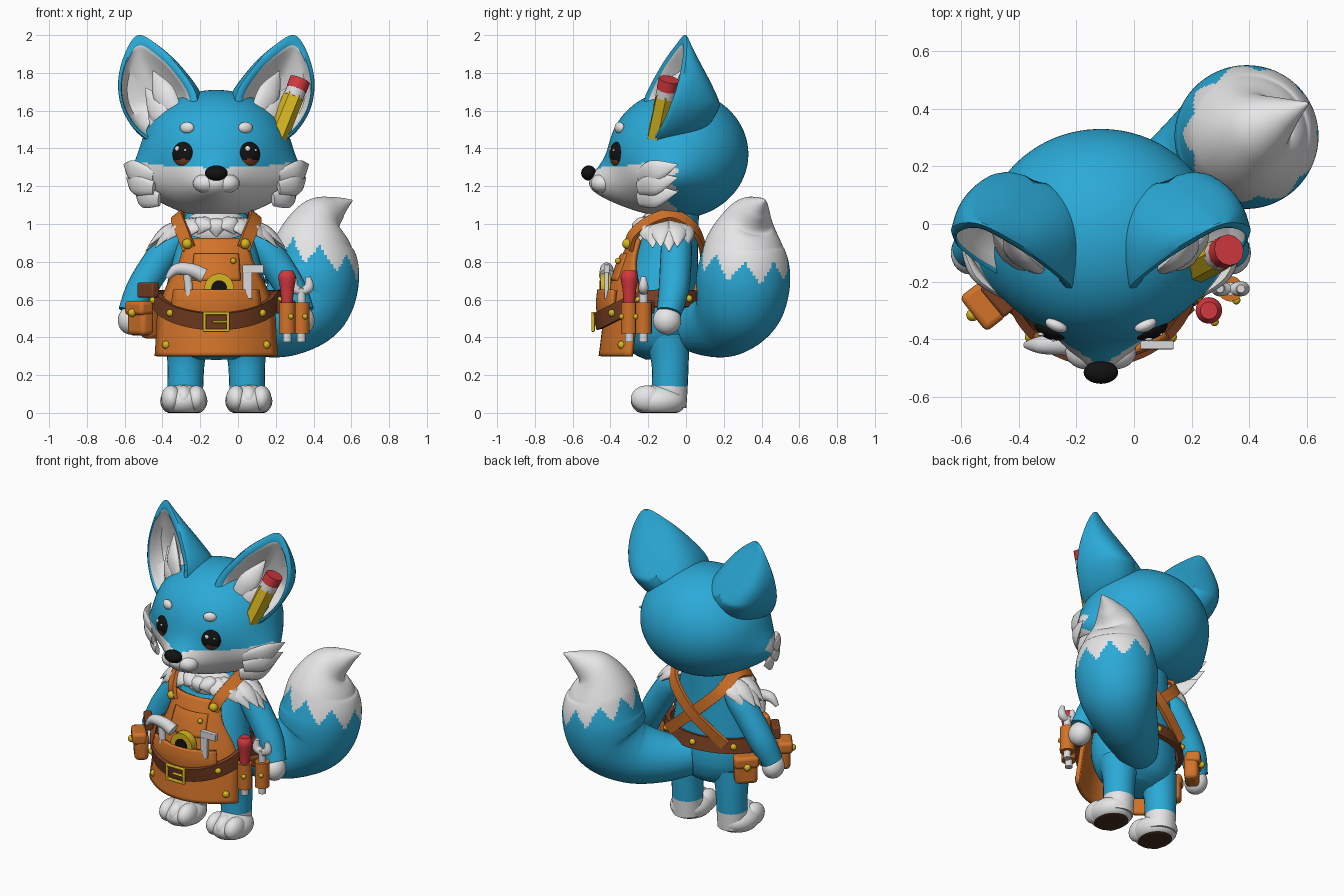
import bpy, bmesh
from math import sin, cos, pi, tau, exp, atan2, radians
from mathutils import Vector, Matrix

if "Cube" in bpy.data.objects:
    bpy.data.objects.remove(bpy.data.objects["Cube"])
made = []

def material(name, *rgb):
    m = bpy.data.materials.new(name)
    m.use_nodes = True
    m.diffuse_color = (*rgb, 1)
    m.node_tree.nodes["Principled BSDF"].inputs["Base Color"].default_value = (*rgb, 1)
    return m
BLUE = material("blue_fur", 0.024, 0.40, 0.68)
WHITE = material("white_fur", 0.80, 0.80, 0.81)
ORANGE = material("orange_leather", 0.64, 0.17, 0.022)
BROWN = material("brown_leather", 0.19, 0.05, 0.016)
DARK = material("dark_brown", 0.06, 0.026, 0.017)
GOLD = material("gold", 0.68, 0.47, 0.015)
RED = material("red", 0.65, 0.04, 0.05)
BLACK = material("black", 0.006, 0.006, 0.006)
STEEL = material("steel", 0.70, 0.70, 0.72)

def finish(name, bm, *mats):
    bmesh.ops.recalc_face_normals(bm, faces=bm.faces[:])
    ob = bpy.data.objects.new(name, bpy.data.meshes.new(name))
    bm.to_mesh(ob.data)
    bm.free()
    bpy.context.collection.objects.link(ob)
    for m in mats:
        ob.data.materials.append(m)
    made.append(ob)
    return ob

def paint(ob, mat, rule):
    ob.data.materials.append(mat)
    for p in ob.data.polygons:
        p.material_index = int(rule(p.center))

def spline(pts, sub, closed=False):
    n, out = len(pts), []
    for i in range(n if closed else n - 1):
        q = [pts[(i + k) % n] if closed else pts[min(max(i + k, 0), n - 1)] for k in (-1, 0, 1, 2)]
        for t in (j / sub for j in range(sub)):
            out.append([0.5 * (2*b + (c - a)*t + (2*a - 5*b + 4*c - d)*t*t + (3*b - a - 3*c + d)*t**3)
                        for a, b, c, d in zip(*q)])
    return out if closed else out + [list(pts[-1])]

def skin(bm, rings, closed=False):
    n = len(rings[0])
    for a, b in zip(rings, rings[1:] + rings[:1] if closed else rings[1:]):
        for j in range(n):
            bm.faces.new((a[j], a[(j + 1) % n], b[(j + 1) % n], b[j]))

def sweep(name, pts, mat, flat=1.0, ref=(0, 1, 0), seg=24, sub=6):
    """Tube through (x, y, z, radius) points."""
    path, bm, rings = spline(pts, sub), bmesh.new(), []
    pos = [Vector(p[:3]) for p in path]
    for i, p in enumerate(path):
        t = (pos[min(i + 1, len(pos) - 1)] - pos[max(i - 1, 0)]).normalized()
        side = t.cross(Vector(ref)).normalized()
        up = side.cross(t) * flat
        rings.append([bm.verts.new(pos[i] + max(p[3], 0.002) * (side * cos(a) + up * sin(a)))
                      for a in (tau * k / seg for k in range(seg))])
    skin(bm, rings)
    bm.faces.new(rings[0])
    bm.faces.new(rings[-1])
    return finish(name, bm, mat)

def tube(name, a, b, r, mat, seg=20, ref=(0, 1, 0)):
    sweep(name, [(*a, r), (*b, r)], mat, 1, ref, seg, 1)

def tuft(name, a, b, w, ref, bend=0.02, flat=0.45):
    m = (Vector(a) + Vector(b)) / 2 + Vector(ref).normalized() * bend
    sweep(name, [(*a, w * 0.6), (*m, w), (*b, 0.003)], WHITE, flat, ref, 12, 5)

def placed(loc, size, rotz):
    return Matrix.Translation(loc) @ Matrix.Rotation(rotz, 4, 'Z') @ Matrix.Diagonal((*size, 1))

def ball(name, loc, r, mat, rotz=0.0, seg=28):
    bm = bmesh.new()
    bmesh.ops.create_uvsphere(bm, u_segments=seg, v_segments=seg * 2 // 3, radius=1, matrix=placed(loc, r, rotz))
    return finish(name, bm, mat)

def stud(name, loc, r=0.018):
    ball(name, loc, (r, r, r), GOLD, seg=12)

def box(name, loc, size, mat, rotz=0.0, bevel=0.01):
    bm = bmesh.new()
    bmesh.ops.create_cube(bm, size=1, matrix=placed(loc, size, rotz))
    mod = finish(name, bm, mat).modifiers.new("bevel", 'BEVEL')
    mod.width, mod.segments = bevel, 3

def band(name, pts, w, t, centre, mat, closed=False):
    """Flat strap whose face looks away from centre."""
    pos = [Vector(p) for p in spline(pts, 6, closed)]
    bm, rings, n = bmesh.new(), [], len(pos)
    for i, p in enumerate(pos):
        d = pos[(i + 1) % n if closed else min(i + 1, n - 1)] - pos[i - 1 if closed else max(i - 1, 0)]
        side = d.cross(p - Vector(centre)).normalized() * w / 2
        out = side.cross(d).normalized() * t / 2
        rings.append([bm.verts.new(p + v) for v in (-side - out, side - out, side + out, out - side)])
    skin(bm, rings, closed)
    finish(name, bm, mat)

def sheet(name, rows, mat, thick):
    """Curved cloth panel from rows of (height, half width, front y, wrap depth)."""
    bm, cols = bmesh.new(), [k / 8 - 1 for k in range(17)]
    grid = [[bm.verts.new((hw * u, y + d * u * u, z)) for u in cols] for z, hw, y, d in spline(rows, 4)]
    for a, b in zip(grid, grid[1:]):
        for j in range(16):
            bm.faces.new((a[j], b[j], b[j + 1], a[j + 1]))
    mod = finish(name, bm, mat).modifiers.new("thickness", 'SOLIDIFY')
    mod.thickness, mod.offset = thick, 0

# Head with a pushed-out snout, wide cheeks and a white lower face
head = ball("head", (0, -0.04, 1.37), (0.40, 0.37, 0.34), BLUE, seg=144)
for v in head.data.vertices:
    x, y, z = v.co
    v.co.y -= 0.15 * exp(-(x / 0.14)**2 - ((z - 1.19) / 0.12)**2) * min(1, max(0, -(y + 0.04)) / 0.18)
    v.co.x *= 1 + 0.24 * exp(-((z - 1.21) / 0.13)**2 - ((y + 0.13) / 0.19)**2)
paint(head, WHITE, lambda c: c.y < -0.07 + 0.025 * sin(c.z * 60)
      and c.z < 1.27 + 0.03 * min(1, abs(c.x) / 0.07) + 0.025 * max(0, abs(c.x) - .2) / 0.2)
ball("nose", (0, -0.515, 1.27), (0.06, 0.04, 0.04), BLACK)

# Ears: outline in (x, height), a deep convex back and a white dish in front
OUTLINE = [(.415, 2.0), (.485, 1.9), (.52, 1.75), (.495, 1.6), (.405, 1.47),
           (.285, 1.42), (.165, 1.5), (.095, 1.66), (.19, 1.83), (.315, 1.95)]
EAR_BACK = [(max(.01, sin(k * pi / 24) ** .7), 0.29 * abs(cos(k * pi / 24)) ** .7, 0) for k in range(13)]
EAR_FRONT = [(.97, -.02, 0), (.90, -.025, .006), (.84, -.01, .015),
             (.79, .03, .022), (.68, .10, .022), (.4, .15, .015), (.01, .16, 0)]
def ear_y(x, z):
    return -0.03 + 0.39 * (x - 0.52) + 0.23 * (z - 1.7)

def ear(s, name):
    bm, rings = bmesh.new(), []
    for k, depth, shift in EAR_BACK + EAR_FRONT:
        rings.append([])
        for px, pz in spline(OUTLINE, 6, True):
            x, z = 0.30 + (px - 0.30) * k + shift, 1.66 + (pz - 1.66) * k
            back = depth * min(1, max(0.1, (2.03 - z) / 0.40))
            rings[-1].append(bm.verts.new((s * (x - 0.25 * max(0, back) * (shift == 0)), ear_y(x, z) + back, z)))
    skin(bm, rings)
    inner = {v for r in rings[-5:] for v in r}
    for f in bm.faces:
        f.material_index = int(inner.issuperset(f.verts))
    finish(name, bm, BLUE, WHITE)

for s, side in ((1, "left"), (-1, "right")):
    ear(s, side + "_ear")
    for tx, tz, w in ((.335, 1.81, .065), (.375, 1.72, .07), (.36, 1.63, .065)):
        tuft(side + "_ear_tuft", (s * .21, ear_y(.2, 1.5) + .04, tz - .24), (s * tx, ear_y(tx, tz) + .05, tz),
             w, (s * .37, -.93, 0))
    # Eyes, brows, muzzle and cheeks
    centre, turn = Vector((s * .175, -.366, 1.369)), Matrix.Rotation(s * radians(24), 3, 'Z')
    eye = ball(side + "_eye", centre, (.06, .034, .065), BLACK, s * radians(24), 40)
    paint(eye, BROWN, lambda c: c.z < 1.343 - 4 * (c.x - s * .175)**2)
    for u, w, r in ((-.022, .03, .014), (.024, .022, .007)):
        ball(side + "_eye_glint", centre + turn @ Vector((u, -.028, w)), (r, .007, r), WHITE, seg=12)
    ball(side + "_brow", (s * .155, -.352, 1.51), (.04, .022, .03), WHITE, s * radians(24))
    ball(side + "_muzzle_puff", (s * .053, -.442, 1.215), (.07, .062, .052), WHITE)
    for ax, az, bx, bz in ((.33, 1.25, .49, 1.315), (.33, 1.19, .475, 1.245), (.30, 1.13, .425, 1.17)):
        tuft(side + "_cheek_tuft", (s * ax, -.25, az), (s * bx, -.045, bz), .06, (s * .8, -.6, -.1), .035, .35)
    # Arms, hands, legs and feet
    sweep(side + "_arm", [(s * .17, -.05, .95, .05), (s * .24, -.05, .89, .08), (s * .32, -.055, .78, .083),
                          (s * .40, -.065, .65, .08), (s * .455, -.09, .53, .066)], BLUE)
    ball(side + "_hand", (s * .455, -.10, .49), (.066, .075, .075), WHITE)
    leg = sweep(side + "_leg", [(s * .15, -.10, .40, .12), (s * .16, -.085, .28, .10), (s * .163, -.085, .14, .094),
                                (s * .165, -.09, .03, .092)], BLUE)
    paint(leg, WHITE, lambda c: c.z < .135)
    feet = [ball(side + "_toe", (s * .172 + d, -.207, .075), (.054, .085, .07), WHITE) for d in (-.066, 0, .066)]
    for foot in feet + [ball(side + "_foot", (s * .172, -.145, .062), (.125, .147, .088), WHITE)]:
        for v in foot.data.vertices:
            v.co.z = max(0, v.co.z)
        paint(foot, DARK, lambda c: c.z < 0.004)
    # Apron strap over the shoulder, crossing behind
    band(side + "_strap", [(s * .145, -.305, .87), (s * .175, -.275, .95), (s * .205, -.17, 1.025), (s * .20, -.06, 1.045),
                           (s * .165, .055, .96), (0, .095 + s * .006, .80), (s * -.21, .05, .62)], .07, .022, (0, -.1, .8), ORANGE)
    stud(side + "_strap_button", (s * .153, -.31, .895), .028)
    stud(side + "_skirt_button", (s * .265, -.34, .36), .022)

# Torso and neck ruff
sweep("torso", [(0, -.12, .29, .12), (0, -.125, .34, .22), (0, -.135, .44, .275), (0, -.14, .58, .28),
                (0, -.11, .79, .235), (0, -.075, .95, .19), (0, -.04, 1.1, .15)], BLUE, .75, seg=40)
ball("chest_fur", (0, -.115, .97), (.17, .14, .12), WHITE)
for k in range(-8, 9):
    a = k * radians(15)
    out = Vector((sin(a), -cos(a), 0))
    tip = Vector((out.x * .375, -.09 + out.y * .17, .93 - .075 * out.x**2 + .02 * (k % 2)))
    tuft("ruff_tuft", Vector((0, -.09, 1.02)) + out * .12, tip, .055, out + Vector((0, 0, .7)), .03)

# Tail with a jagged white tip
tail = sweep("tail", [(.08, 0, .46, .12), (.21, .11, .455, .155), (.36, .215, .49, .195), (.475, .285, .59, .238),
                      (.51, .305, .74, .247), (.515, .31, .90, .205), (.55, .335, 1.02, .135),
                      (.635, .38, 1.085, .065), (.72, .42, 1.125, .004)], BLUE, 1, (-.7, .7, 0), 96, 14)
paint(tail, WHITE, lambda c: c.z > .75 - .3 * (c.x - .53) - .12 * (c.y - .31)
      + .24 * abs((atan2(c.y - .31, c.x - .51) * 9 / tau) % 1 - .5))

# Apron, pockets and belt
sheet("apron", [(.92, .165, -.285, .04), (.80, .19, -.34, .07), (.66, .26, -.395, .14), (.55, .30, -.42, .165),
                (.42, .31, -.435, .16), (.30, .318, -.45, .16)], ORANGE, .025)
sheet("bib_pocket", [(.84, .115, -.335, .025), (.79, .12, -.36, .03), (.70, .125, -.39, .03)], ORANGE, .02)
stud("bib_button", (.09, -.36, .805), .016)
sheet("tool_pocket", [(.65, .22, -.455, .08), (.58, .23, -.462, .08), (.50, .23, -.455, .09)], ORANGE, .03)
def belt_point(a):
    y = -.17 - cos(a) * (.30 if cos(a) > 0 else .25)
    return Vector((.33 * sin(a), y, min(.605, .485 + (y + .47) * .5)))
band("belt", [belt_point(tau * k / 24) for k in range(24)], .09, .03, (0, -.17, .56), BROWN, True)
for k in (-5, -3, 3, 5, 9, 12, 15):
    p = belt_point(tau * k / 24)
    stud("belt_stud", p + (p - Vector((0, -.17, p.z))).normalized() * .015, .02)
for u, v, w, h in ((0, .045, .14, .016), (0, -.045, .14, .016), (.062, 0, .016, .1), (-.062, 0, .016, .1), (.02, 0, .08, .012)):
    box("buckle_bar", (u, -.492, .482 + v), (w, .018, h), GOLD, 0, .005)

# Belt pouches on the right hip
for name, p, r in (("front_pouch", (-.40, -.28, .495), radians(-52)), ("rear_pouch", (-.33, .01, .48), radians(-135))):
    n = Vector((sin(r), -cos(r), 0))
    box(name, p, (.14, .085, .17), ORANGE, r, .025)
    box(name + "_flap", Vector(p) + n * .012 + Vector((0, 0, .06)), (.152, .09, .075), ORANGE, r, .02)
    stud(name + "_button", Vector(p) + n * .058 + Vector((0, 0, .035)), .022)
box("hip_loop", (-.36, -.26, .65), (.13, .05, .08), BROWN, radians(-50))

# Tool holders on the left hip
for name, x, y in (("screwdriver", .375, -.30), ("wrench", .45, -.225)):
    tube(name + "_holder", (x, y, .42), (x, y, .585), .044, ORANGE)
    stud(name + "_holder_stud", (x + .02, y - .04, .51), .015)
    tube(name + "_shaft", (x, y, .375), (x, y, .66), .023, STEEL)
box("holder_strap", (.36, -.225, .56), (.14, .04, .07), BROWN, radians(45))
sweep("screwdriver_handle", [(.375, -.30, .585, .03), (.375, -.30, .65, .036), (.375, -.30, .72, .046), (.375, -.30, .755, .03)], RED)
for s in (-1, 1):
    sweep("wrench_jaw", [(.45, -.225, .64, .02), (.45 + s * .04, -.225, .665, .026), (.45 + s * .036, -.225, .72, .014)], STEEL)

# Front pocket tools: hammer, tape roll and square
sweep("hammer_head", [(-.26, -.42, .715, .012), (-.21, -.42, .76, .03), (-.13, -.42, .755, .036), (-.065, -.42, .725, .04)], STEEL)
tube("hammer_handle", (-.155, -.42, .75), (-.14, -.42, .60), .022, STEEL)
for name, y, r, mat in (("tape_roll", -.452, .078, GOLD), ("tape_core", -.458, .042, BLACK)):
    tube(name, (.015, y, .66), (.015, -.40, .66), r, mat, 28, (1, 0, 0))
box("square_blade", (.165, -.42, .69), (.05, .025, .17), STEEL, 0, .004)
box("square_arm", (.195, -.42, .762), (.115, .03, .045), STEEL, 0, .004)

# Pencil tucked in the left ear
low, high = Vector((.32, -.155, 1.455)), Vector((.445, -.09, 1.765))
for name, a, b, r, mat, seg in (("pencil_body", 0, .74, .056, GOLD, 6), ("pencil_ferrule", .70, .84, .053, STEEL, 20),
                                ("pencil_eraser", .83, 1, .055, RED, 12)):
    tube(name, low.lerp(high, a), low.lerp(high, b), r, mat, seg)

# Smooth shading, and a shift that centres body and tail together
for ob in made:
    ob.location.x -= 0.115
    ob.select_set(True)
bpy.context.view_layer.objects.active = head
bpy.ops.object.shade_smooth_by_angle(angle=radians(40))
